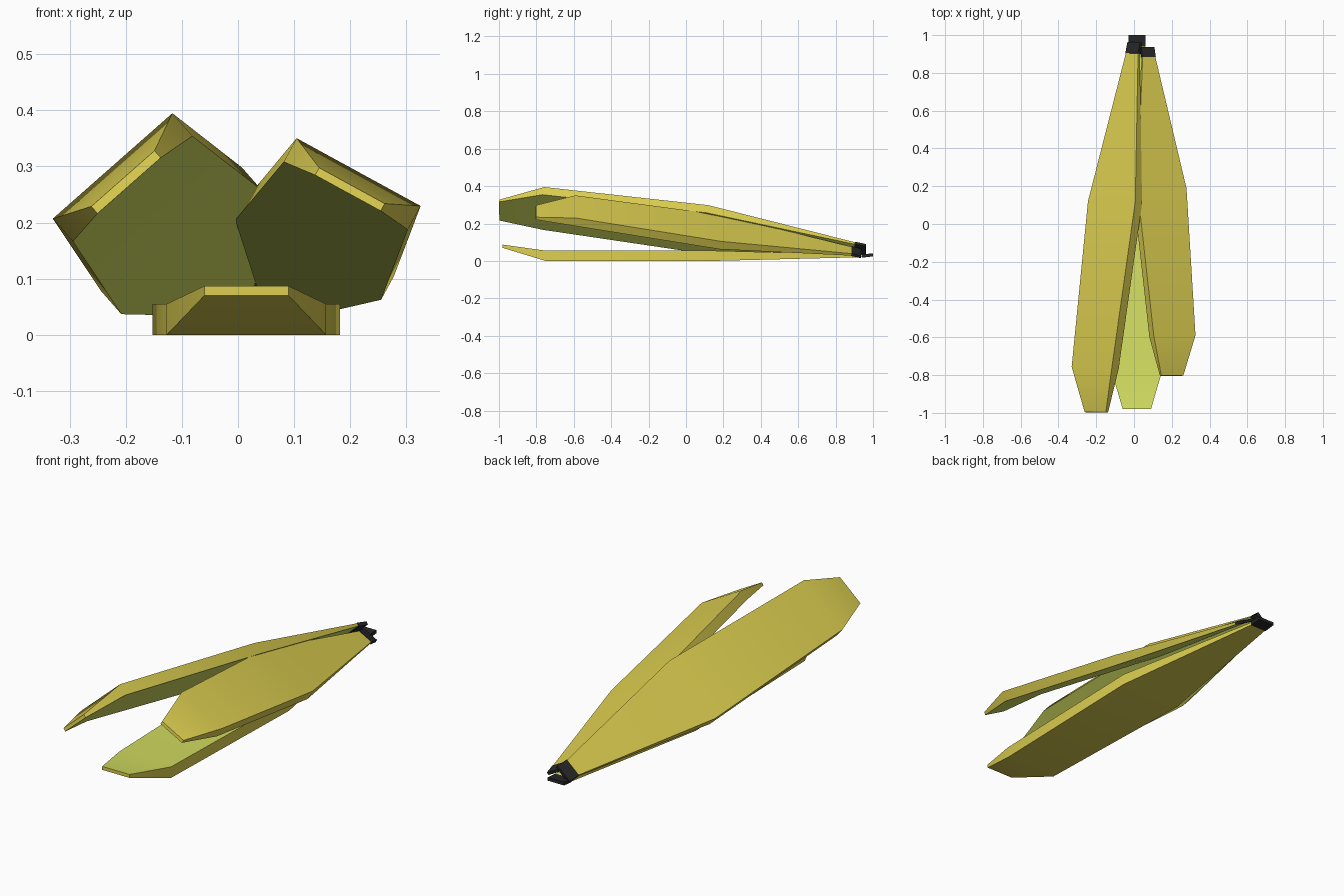
import bpy, bmesh
from mathutils import Vector, Matrix

if "Cube" in bpy.data.objects:
    bpy.data.objects.remove(bpy.data.objects["Cube"])


def material(name, color):
    m = bpy.data.materials.new(name)
    m.diffuse_color = (*color, 1)
    m.use_nodes = True
    m.node_tree.nodes["Principled BSDF"].inputs["Base Color"].default_value = m.diffuse_color
    return m


SKIN = material("skin_yellow", (0.72, 0.62, 0.08))
INNER = material("inner_pale", (0.66, 0.74, 0.12))
DARK = material("stem_black", (0.02, 0.02, 0.02))

# Peel stations along its length: y, half width, outer z, inner z
STATIONS = [(-0.98, 0.075, 0.070, 0.087),
            (-0.75, 0.142, 0.000, 0.055),
            (0.14, 0.167, 0.000, 0.055),
            (0.94, 0.043, 0.020, 0.034)]
STEM = [(0.94, 0.045, 0.018, 0.036), (1.0, 0.045, 0.024, 0.040)]
PIVOT = Vector((0, -0.75, 0))


def loft(name, stations, mats, inner_slot):
    """Rectangular sections joined lengthwise and capped."""
    bm = bmesh.new()
    rings = [[bm.verts.new(Vector(p) - PIVOT) for p in
              ((-w, y, lo), (w, y, lo), (w, y, hi), (-w, y, hi))]
             for y, w, lo, hi in stations]
    for a, b in zip(rings, rings[1:]):
        for i in range(4):
            j = (i + 1) % 4
            f = bm.faces.new((a[i], a[j], b[j], b[i]))
            f.material_index = inner_slot if i == 2 else 0
    bm.faces.new(rings[0])
    bm.faces.new(rings[-1])
    bmesh.ops.recalc_face_normals(bm, faces=bm.faces)
    me = bpy.data.meshes.new(name)
    bm.to_mesh(me)
    bm.free()
    for m in mats:
        me.materials.append(m)
    return me


peel_mesh = loft("peel", STATIONS, [SKIN, INNER], 1)
stem_mesh = loft("stem", STEM, [DARK], 0)


def place(name, mesh, origin, axis, across, scale):
    """Aim local y along axis, with local x as near to across as possible."""
    y = Vector(axis).normalized()
    x = Vector(across)
    x = (x - y * x.dot(y)).normalized()
    rot = Matrix((x, y, x.cross(y))).transposed().to_4x4()
    ob = bpy.data.objects.new(name, mesh)
    bpy.context.collection.objects.link(ob)
    ob.matrix_world = Matrix.Translation(origin) @ rot @ Matrix.Scale(scale, 4)
    return ob


# Each strip: widest-point position, direction to stem, cross direction, scale
# (a negative cross direction turns the pale side inward)
PEELS = {
    "lower": ((0.015, -0.75, 0), (0, 1, 0), (1, 0, 0), 1.0),
    "left": ((-0.2235, -0.757, 0.301), (0.118, 0.984, -0.127), (-0.75, 0, -0.66), 1.0),
    "right": ((0.215, -0.59, 0.29), (-0.085, 0.987, -0.145), (-0.88, 0, 0.48), 0.887),
}
bpy.ops.object.select_all(action='DESELECT')
for key, spec in PEELS.items():
    peel = place(key + "_peel", peel_mesh, *spec)
    place(key + "_stem_tip", stem_mesh, *spec)

# Shared mesh, so one smoothing pass is enough
peel.select_set(True)
bpy.context.view_layer.objects.active = peel
bpy.ops.object.shade_smooth_by_angle(angle=0.6)
